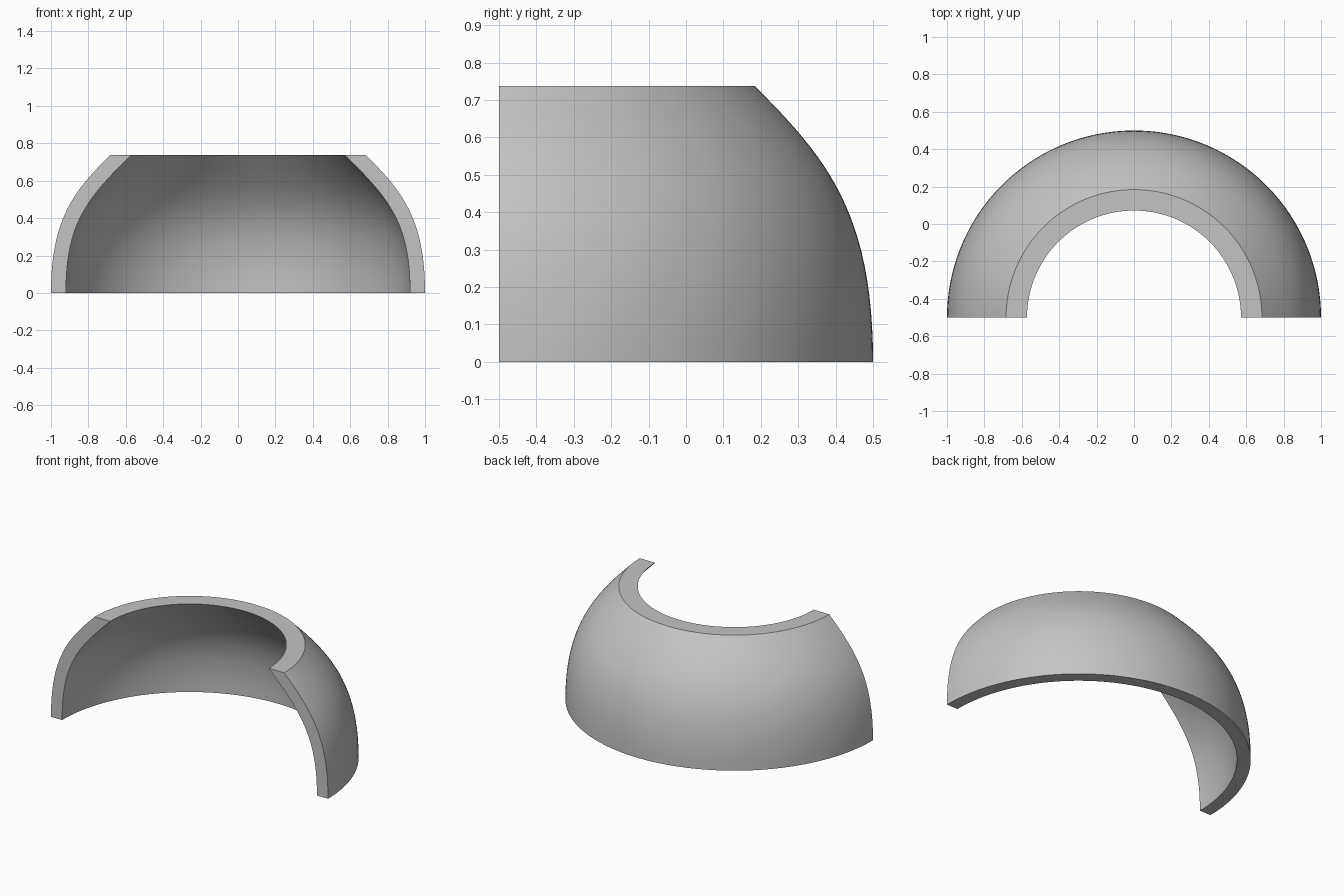
import bpy, bmesh, math
from mathutils import Vector
from mathutils.geometry import interpolate_bezier

cube = bpy.data.objects.get("Cube")
if cube:
    bpy.data.objects.remove(cube, do_unlink=True)

HEIGHT = 0.737
STEPS = 96


def wall_curve(base_r, top_r, lift, lean, count=25):
    """Wall line rising vertically, then leaning in at 45 degrees."""
    return interpolate_bezier(
        Vector((base_r, 0, 0)), Vector((base_r, 0, lift)),
        Vector((top_r + lean, 0, HEIGHT - lean)), Vector((top_r, 0, HEIGHT)), count)


# Plain grey material
grey = bpy.data.materials.new("plain_grey")
grey.use_nodes = True
colour = (0.55, 0.55, 0.55, 1)
grey.diffuse_color = colour
grey.node_tree.nodes["Principled BSDF"].inputs["Base Color"].default_value = colour

# Cross-section of the shell wall, as quads between outer and inner curves
outer = wall_curve(1.0, 0.684, 0.40, 0.19)
inner = wall_curve(0.92, 0.572, 0.38, 0.23)
bm = bmesh.new()
rows = [(bm.verts.new(o), bm.verts.new(i)) for o, i in zip(outer, inner)]
section = [bm.faces.new((a[0], b[0], b[1], a[1])) for a, b in zip(rows, rows[1:])]

# Sweep half a turn into a solid; keep the section as the two end caps
bmesh.ops.spin(bm, geom=bm.verts[:] + bm.edges[:] + section, cent=(0, 0, 0),
               axis=(0, 0, 1), angle=math.pi, steps=STEPS, use_duplicate=False)
bmesh.ops.remove_doubles(bm, verts=bm.verts[:], dist=1e-5)

# Fill the start cap again if the sweep consumed it
open_edges = [e for e in bm.edges if e.is_boundary]
if open_edges:
    bmesh.ops.holes_fill(bm, edges=open_edges, sides=0)
bmesh.ops.translate(bm, verts=bm.verts[:], vec=(0, -0.5, 0))
bmesh.ops.recalc_face_normals(bm, faces=bm.faces[:])

mesh = bpy.data.meshes.new("half_dome_shell")
bm.to_mesh(mesh)
bm.free()
mesh.materials.append(grey)
shell = bpy.data.objects.new("half_dome_shell", mesh)
bpy.context.collection.objects.link(shell)

# Smooth walls with crisp rims
bpy.ops.object.select_all(action="DESELECT")
shell.select_set(True)
bpy.context.view_layer.objects.active = shell
bpy.ops.object.shade_smooth_by_angle(angle=math.radians(30))
